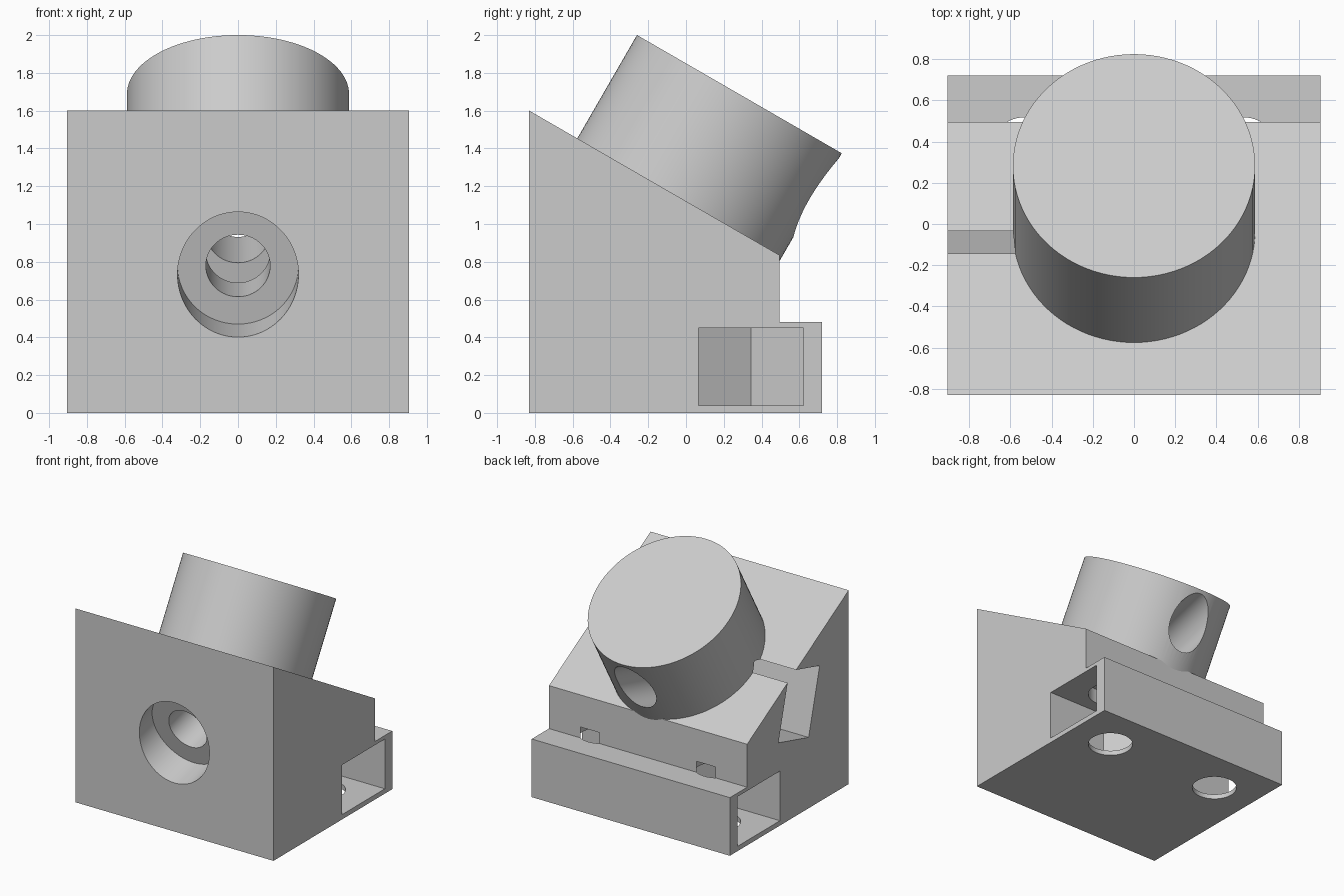
import bpy
import bmesh
from math import radians
from mathutils import Matrix, Vector

cube = bpy.data.objects.get("Cube")
if cube:
    bpy.data.objects.remove(cube, do_unlink=True)

grey = bpy.data.materials.new("plain grey")
grey.use_nodes = True
GREY = (0.6, 0.6, 0.6, 1.0)
grey.diffuse_color = GREY
grey.node_tree.nodes["Principled BSDF"].inputs["Base Color"].default_value = GREY


def make(name, bm):
    bmesh.ops.recalc_face_normals(bm, faces=bm.faces)
    mesh = bpy.data.meshes.new(name)
    bm.to_mesh(mesh)
    bm.free()
    mesh.materials.append(grey)
    obj = bpy.data.objects.new(name, mesh)
    bpy.context.collection.objects.link(obj)
    return obj


def prism(name, points, low, high, matrix):
    """Extrude a flat outline from low to high along local z."""
    bm = bmesh.new()
    face = bm.faces.new([bm.verts.new((u, v, low)) for u, v in points])
    top = bmesh.ops.extrude_face_region(bm, geom=[face])["geom"]
    verts = [g for g in top if isinstance(g, bmesh.types.BMVert)]
    bmesh.ops.translate(bm, verts=verts, vec=(0, 0, high - low))
    bm.transform(matrix)
    return make(name, bm)


def cylinder(name, rx, ry, low, high, matrix, sides=96):
    """Elliptical cylinder from low to high along local z."""
    bm = bmesh.new()
    bmesh.ops.create_cone(bm, cap_ends=True, segments=sides,
                          radius1=1, radius2=1, depth=1)
    bm.transform(matrix @ Matrix.Translation((0, 0, (low + high) / 2))
                 @ Matrix.Diagonal((rx, ry, high - low, 1)))
    return make(name, bm)


def nut_slot(name, side, low, high, matrix):
    """Slot with a pointed hexagonal end, open towards the given x side."""
    flat, tip = 0.278, 0.321
    outline = [(-tip, 0), (-tip / 2, -flat), (2, -flat), (2, flat), (-tip / 2, flat)]
    return prism(name, [(side * u, v) for u, v in outline], low, high, matrix)


def tilted(origin, angle):
    return Matrix.Translation(Vector(origin)) @ Matrix.Rotation(radians(angle), 4, "X")


# Wedge body, its side profile extruded along x
side_profile = [(-0.83, 0), (0.72, 0), (0.72, 0.48), (0.495, 0.48),
                (0.495, 0.835), (-0.83, 1.6)]
along_x = Matrix(((0, 0, 1, 0), (1, 0, 0, 0), (0, 1, 0, 0), (0, 0, 0, 1)))
body = prism("wedge_body", side_profile, -0.905, 0.905, along_x)

# Oval post standing square on the slope
post = cylinder("post", 0.588, 0.626, -0.15, 0.632, tilted((0, -0.0335, 1.14), -30))

# Rising bolt bore with counterbore and side nut slot
bore_frame = tilted((0, -0.83, 0.7325), -75)
cutters = [
    cylinder("bore_cutter", 0.17, 0.17, 0.1, 1.9, bore_frame),
    cylinder("counterbore_cutter", 0.32, 0.32, -0.3, 0.18, bore_frame),
    nut_slot("side_slot_cutter", -1, 0.467, 0.875, bore_frame),
]

# Upright bolt holes in the base, each with a nut slot opening sideways
for side in (1, -1):
    frame = Matrix.Translation((side * 0.53, 0.345, 0))
    cutters.append(cylinder("base_hole_cutter", 0.173, 0.173, -0.2, 0.57, frame))
    cutters.append(nut_slot("base_slot_cutter", side, 0.04, 0.45, frame))

# Join the post, then cut every hole
bpy.context.view_layer.objects.active = body
for tool, mode in [(post, "UNION")] + [(c, "DIFFERENCE") for c in cutters]:
    tool.hide_render = True
    mod = body.modifiers.new(tool.name, "BOOLEAN")
    mod.operation = mode
    mod.solver = "EXACT"
    mod.object = tool
    bpy.ops.object.modifier_apply(modifier=mod.name)
    bpy.data.objects.remove(tool, do_unlink=True)

bpy.ops.object.select_all(action="DESELECT")
body.select_set(True)
bpy.ops.object.shade_smooth_by_angle(angle=radians(25))
